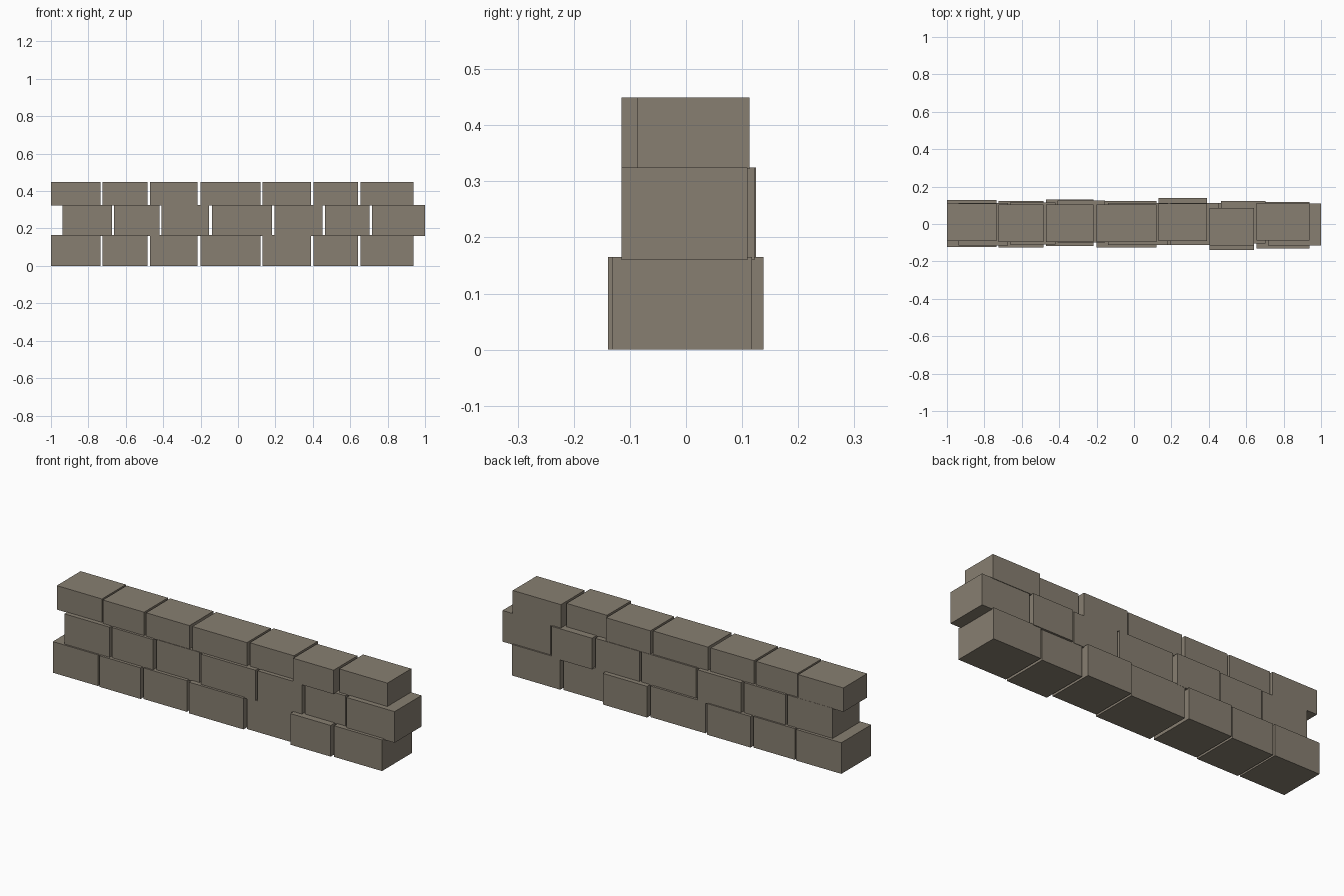
import bpy
import bmesh
from mathutils import Matrix, Vector

cube = bpy.data.objects.get("Cube")
if cube:
    bpy.data.objects.remove(cube, do_unlink=True)

# One stone colour for the whole wall
stone = bpy.data.materials.new("grey brown stone")
stone.use_nodes = True
colour = (0.245, 0.212, 0.165, 1)
stone.diffuse_color = colour
bsdf = stone.node_tree.nodes["Principled BSDF"]
bsdf.inputs["Base Color"].default_value = colour
bsdf.inputs["Roughness"].default_value = 0.9


def block(name, low, high):
    """A plain box between two opposite corners."""
    low, high = Vector(low), Vector(high)
    bm = bmesh.new()
    bmesh.ops.create_cube(bm, size=1, matrix=Matrix.Translation((low + high) / 2)
                          @ Matrix.Diagonal((*(high - low), 1)))
    mesh = bpy.data.meshes.new(name)
    bm.to_mesh(mesh)
    bm.free()
    mesh.materials.append(stone)
    bpy.context.collection.objects.link(bpy.data.objects.new(name, mesh))


# Left and right edge of each stone, shared by all courses
columns = [(-1.0, -0.735), (-0.725, -0.483), (-0.471, -0.217), (-0.2, 0.12),
           (0.132, 0.391), (0.404, 0.641), (0.655, 0.937)]

# Course: name, sideways shift, bottom, top, depth, front face of each stone
courses = [
    ("bottom", 0.0, 0.0, 0.165, 0.25,
     [-0.123, -0.126, -0.118, -0.126, -0.112, -0.139, -0.132]),
    ("middle", 0.062, 0.16, 0.325, 0.225,
     [-0.114, -0.11, -0.1, -0.113, -0.112, -0.103, -0.115]),
    ("top", 0.0, 0.322, 0.449, 0.2,
     [-0.09, -0.097, -0.097, -0.097, -0.09, -0.115, -0.087]),
]

for course, shift, bottom, top, depth, fronts in courses:
    for number, ((left, right), front) in enumerate(zip(columns, fronts), 1):
        block(f"{course}_stone_{number}", (left + shift, front, bottom),
              (right + shift, front + depth, top))
